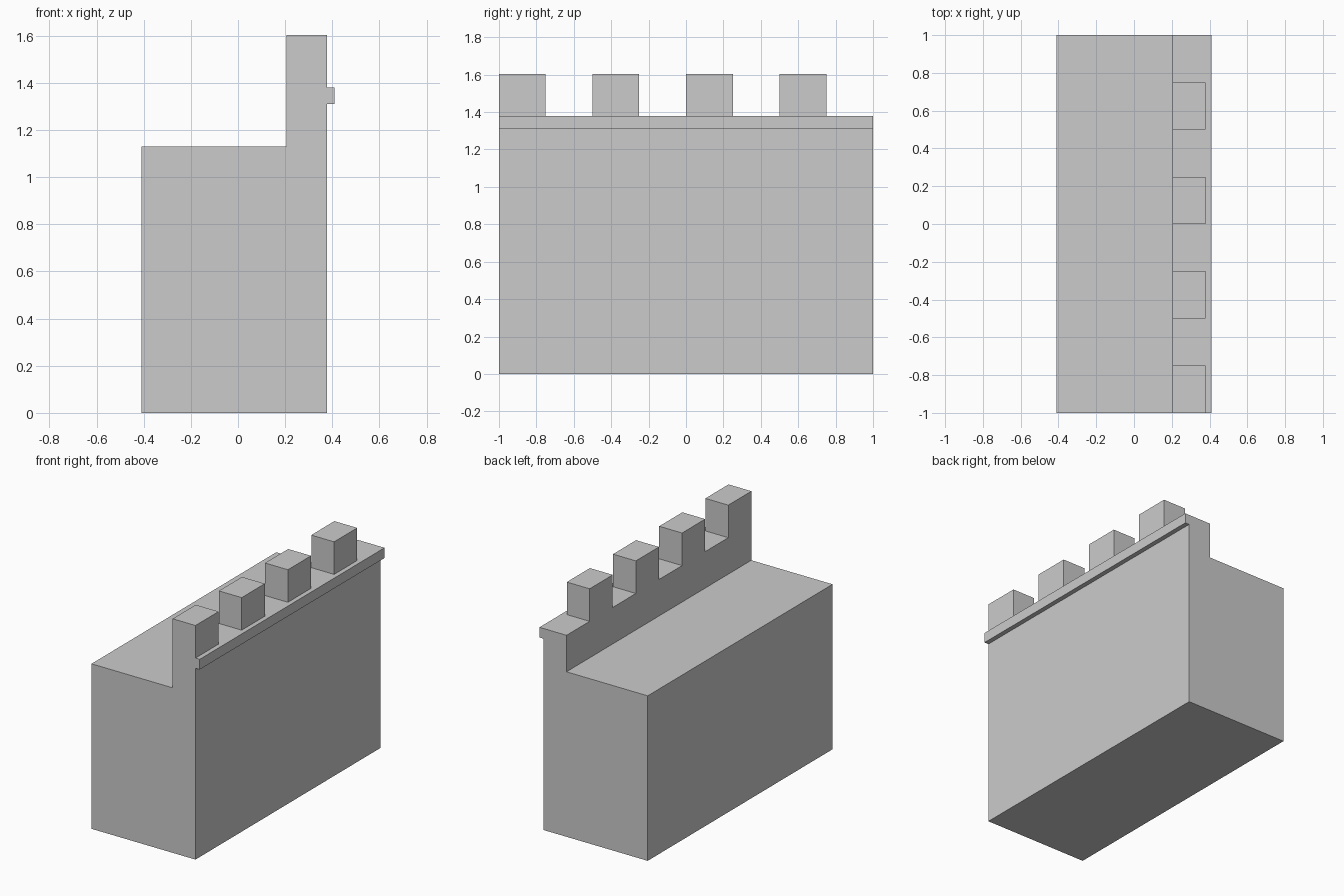
import bpy
import bmesh

if "Cube" in bpy.data.objects:
    bpy.data.objects.remove(bpy.data.objects["Cube"])


def extrude_profile(name, profile, y0, y1):
    """Sweep an (x, z) outline along y into a closed flat-shaded solid."""
    bm = bmesh.new()
    face = bm.faces.new([bm.verts.new((x, y0, z)) for x, z in profile])
    swept = bmesh.ops.extrude_face_region(bm, geom=[face])["geom"]
    verts = [v for v in swept if isinstance(v, bmesh.types.BMVert)]
    bmesh.ops.translate(bm, verts=verts, vec=(0, y1 - y0, 0))
    bmesh.ops.recalc_face_normals(bm, faces=bm.faces[:])
    mesh = bpy.data.meshes.new(name)
    bm.to_mesh(mesh)
    bm.free()
    obj = bpy.data.objects.new(name, mesh)
    bpy.context.collection.objects.link(obj)
    return obj


BACK, INNER, OUTER, LEDGE = -0.41, 0.205, 0.378, 0.41
WALK, LEDGE_LOW, PARAPET, TOP = 1.13, 1.31, 1.38, 1.603

# Wall body with walkway, low parapet and projecting ledge
extrude_profile("wall", [
    (BACK, 0), (OUTER, 0), (OUTER, LEDGE_LOW), (LEDGE, LEDGE_LOW),
    (LEDGE, PARAPET), (INNER, PARAPET), (INNER, WALK), (BACK, WALK),
], -1, 1)

# Evenly spaced merlons standing on the parapet
for i in range(4):
    y = -1 + 0.5 * i
    extrude_profile(f"merlon_{i + 1}", [
        (INNER, PARAPET), (OUTER, PARAPET), (OUTER, TOP), (INNER, TOP),
    ], y, y + 0.25)
